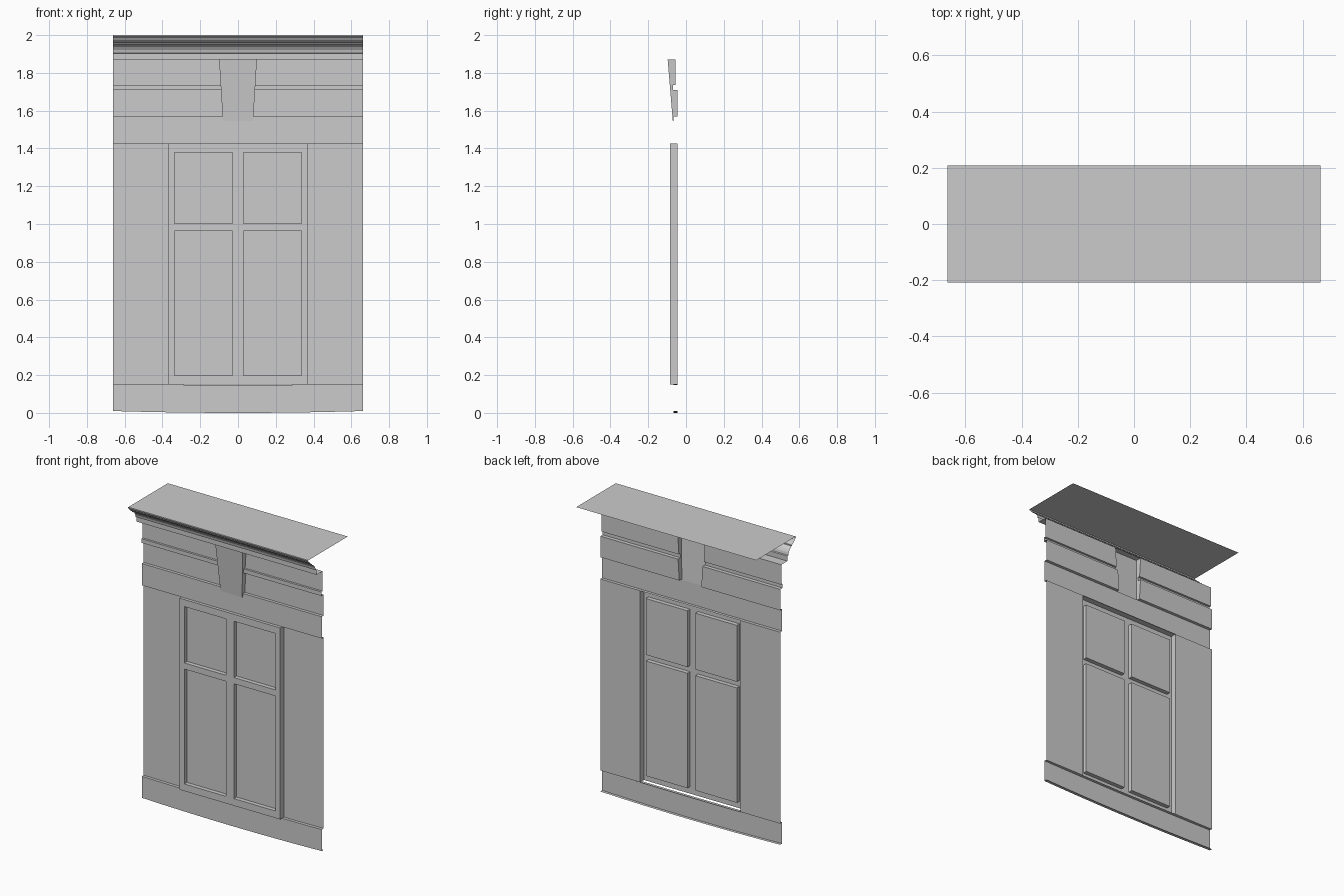
import bpy, bmesh

if "Cube" in bpy.data.objects:
    bpy.data.objects.remove(bpy.data.objects["Cube"])

HALF = 0.663          # half width of the facade bay
WALL, BAND, FRAME = -0.045, -0.065, -0.085   # depths of the facade layers


def finish(name, bm, mirror=False):
    me = bpy.data.meshes.new(name)
    bm.to_mesh(me)
    bm.free()
    ob = bpy.data.objects.new(name, me)
    bpy.context.collection.objects.link(ob)
    if mirror:
        ob.modifiers.new("mirror", 'MIRROR')
    return ob


def sheet(name, profile, columns, bow=None, mirror=False):
    """Sweep a (y, z) profile along x; a column may be a number or a function of z."""
    bm = bmesh.new()
    rows = []
    for c in columns:
        row = []
        for y, z in profile:
            x = c(z) if callable(c) else c
            row.append(bm.verts.new((x, y, z + (bow(x, z) if bow else 0))))
        rows.append(row)
    for a, b in zip(rows, rows[1:]):
        for i in range(len(profile) - 1):
            bm.faces.new((a[i], b[i], b[i + 1], a[i + 1]))
    return finish(name, bm, mirror)


def key_half(z):
    """Half width of the tapering keystone at height z."""
    return 0.08 + 0.02 * (z - 1.545) / 0.325


# Base panel with gently bowed ledges
cols = [HALF * (i / 8 - 1) for i in range(17)]
sheet("base_panel", [(WALL, 0), (BAND, 0), (BAND, 0.148), (WALL, 0.148)], cols,
      bow=lambda x, z: (0.010 if z < 0.1 else 0.005) * (x / HALF) ** 2)

# Plain wall either side of the window
sheet("side_wall", [(WALL, 0.15), (WALL, 1.425)], [0.37, HALF], mirror=True)

# Lintel band over the window
sheet("lintel_band", [(WALL, 1.425), (BAND, 1.425), (BAND, 1.57)], [-HALF, HALF])

# Stepped frieze either side of the keystone
frieze = [(BAND, 1.57), (WALL, 1.57), (WALL, 1.71), (-0.070, 1.71),
          (-0.070, 1.737), (-0.056, 1.737), (-0.056, 1.87)]
sheet("frieze", frieze, [key_half, HALF], mirror=True)

# Cornice moulding and its flat cover
cornice = [(-0.056, 1.87), (-0.12, 1.87), (-0.12, 1.903), (-0.13, 1.905),
           (-0.134, 1.922), (-0.144, 1.938), (-0.160, 1.950), (-0.166, 1.952),
           (-0.166, 1.959), (-0.178, 1.963), (-0.190, 1.973), (-0.198, 1.986),
           (-0.208, 1.992), (-0.208, 2.0), (0.208, 2.0)]
sheet("cornice", cornice, [-HALF, HALF])

# Keystone: sloping front, thin bottom and two stepped sides
sheet("keystone_front", [(BAND, 1.545), (-0.070, 1.545), (-0.097, 1.87)],
      [lambda z: -key_half(z), key_half])
bm = bmesh.new()
side = [(-0.097, 1.87), (-0.070, 1.545), (BAND, 1.545)] + frieze
bm.faces.new([bm.verts.new((key_half(z), y, z)) for y, z in side])
finish("keystone_side", bm, mirror=True)

# Window: frame grid whose pane cells are pushed back
xs = [-0.37, -0.335, -0.029, 0.029, 0.335, 0.37]
zs = [0.15, 0.197, 0.962, 1.003, 1.378, 1.425]
bm = bmesh.new()
grid = [[bm.verts.new((x, FRAME, z)) for z in zs] for x in xs]
panes = []
for i in range(5):
    for j in range(5):
        f = bm.faces.new((grid[i][j], grid[i + 1][j],
                          grid[i + 1][j + 1], grid[i][j + 1]))
        if i in (1, 3) and j in (1, 3):
            panes.append(f)
# Outer returns back to the wall, open underneath
rim = [e for e in bm.edges if e.is_boundary
       and any(v.co.z > zs[0] + 0.001 for v in e.verts)]
ret = bmesh.ops.extrude_edge_only(bm, edges=rim)["geom"]
for v in (g for g in ret if isinstance(g, bmesh.types.BMVert)):
    v.co.y = WALL
# Recessed panes
for f in bmesh.ops.extrude_discrete_faces(bm, faces=panes)["faces"]:
    for v in f.verts:
        v.co.y += 0.028
# Close the pane reveals if the extrusion left them loose, and weld corners
bmesh.ops.remove_doubles(bm, verts=bm.verts, dist=1e-5)
bmesh.ops.recalc_face_normals(bm, faces=bm.faces)
if sum(f.normal.y * f.calc_area() for f in bm.faces) > 0:
    bmesh.ops.reverse_faces(bm, faces=bm.faces)
finish("window", bm)
